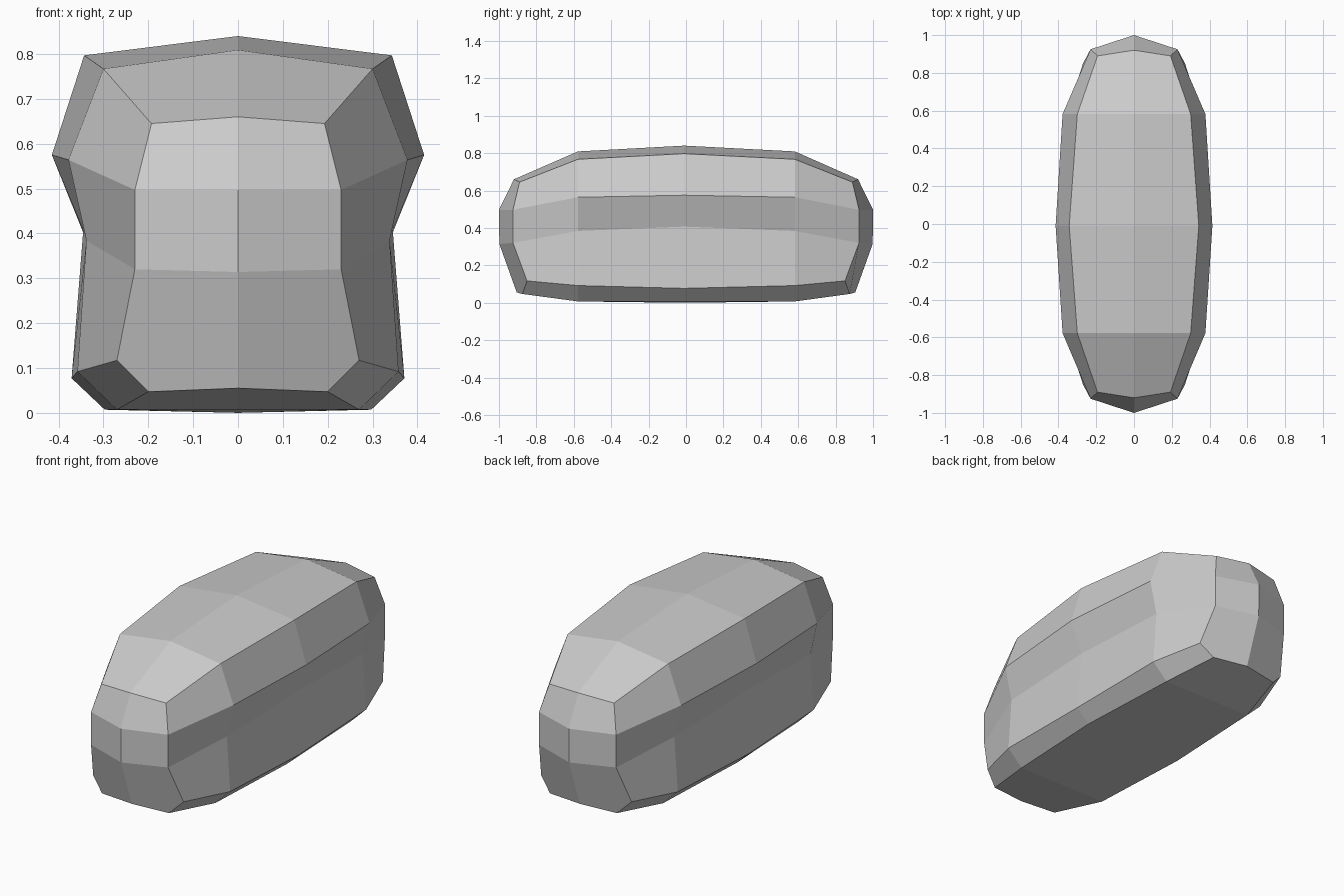
import bpy, bmesh

if "Cube" in bpy.data.objects:
    bpy.data.objects.remove(bpy.data.objects["Cube"])

# Half cross-sections (x, z), top centre to bottom centre
middle = [(0, .843), (.343, .80), (.415, .578), (.345, .41), (.371, .08), (.297, .01), (0, .003)]
quarter = [(0, .812), (.30, .77), (.378, .567), (.338, .387), (.358, .095), (.27, .01), (0, .01)]
end = [(0, .663), (.193, .648), (.23, .50), (.23, .323), (.27, .12), (.20, .05), (0, .058)]
end_y = [.92, .89, .925, .925, .85, .875, .905]

bm = bmesh.new()


def section(profile, ys):
    return [bm.verts.new((x, y, z)) for (x, z), y in zip(profile, ys)]


# Right half: five sections bridged along the length
rows = [
    section(end, [-y for y in end_y]),
    section(quarter, [-.578] * 7),
    section(middle, [-.01] * 7),
    section(quarter, [.582] * 7),
    section(end, end_y),
]
for a, b in zip(rows, rows[1:]):
    for i in range(6):
        bm.faces.new((a[i], b[i], b[i + 1], a[i + 1]))

# Rounded ends, each with a centre ridge
for row, s in ((rows[0], -1), (rows[-1], 1)):
    upper = bm.verts.new((0, s, .50))
    lower = bm.verts.new((0, s * .998, .317))
    bm.faces.new((row[0], row[1], row[2], upper))
    bm.faces.new((upper, row[2], row[3], lower))
    bm.faces.new((lower, row[3], row[4], row[5], row[6]))

# Mirror to the left half and weld
geom = bm.verts[:] + bm.edges[:] + bm.faces[:]
bmesh.ops.mirror(bm, geom=geom, axis='X', merge_dist=.0001)
bmesh.ops.remove_doubles(bm, verts=bm.verts[:], dist=.0001)
bmesh.ops.recalc_face_normals(bm, faces=bm.faces[:])
for v in bm.verts:
    v.co.z -= .003

mesh = bpy.data.meshes.new("faceted_body")
bm.to_mesh(mesh)
bm.free()
body = bpy.data.objects.new("faceted_body", mesh)
bpy.context.collection.objects.link(body)
